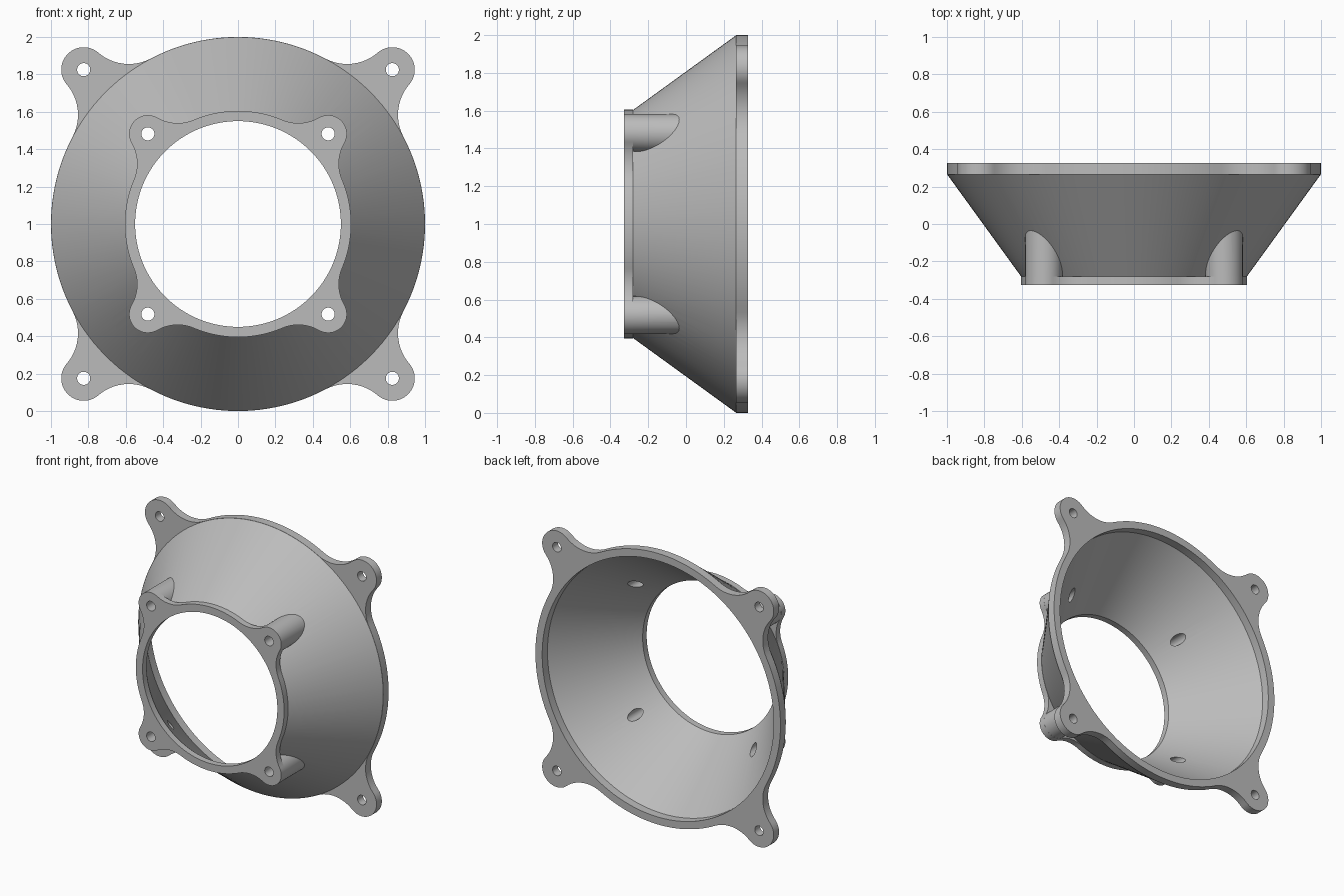
import bpy, bmesh, math
from math import cos, sin, pi, atan2, acos, radians
from mathutils import Matrix, Vector

if "Cube" in bpy.data.objects:
    bpy.data.objects.remove(bpy.data.objects["Cube"], do_unlink=True)

HALF = 0.327                  # half of the total depth
FRONT_BACK, FLANGE_FRONT = -0.28, 0.265
CENTRE = Vector((0, 0, 1))

grey = bpy.data.materials.new("plain grey")
grey.use_nodes = True
grey.diffuse_color = (0.5, 0.5, 0.5, 1)
grey.node_tree.nodes["Principled BSDF"].inputs["Base Color"].default_value = grey.diffuse_color


def finish(name, bm):
    bmesh.ops.remove_doubles(bm, verts=bm.verts[:], dist=1e-5)
    bmesh.ops.recalc_face_normals(bm, faces=bm.faces[:])
    mesh = bpy.data.meshes.new(name)
    bm.to_mesh(mesh)
    bm.free()
    mesh.materials.append(grey)
    obj = bpy.data.objects.new(name, mesh)
    bpy.context.collection.objects.link(obj)
    return obj


def lathe(name, profile, steps=128):
    """Solid of revolution about the y axis through CENTRE; profile is (radius, y)."""
    bm = bmesh.new()
    verts = [bm.verts.new((r, y, 1)) for r, y in profile]
    edges = [bm.edges.new(pair) for pair in zip(verts, verts[1:])]
    bmesh.ops.spin(bm, geom=verts + edges, cent=CENTRE, axis=(0, 1, 0),
                   angle=2 * pi, steps=steps, use_merge=True)
    return finish(name, bm)


def prism(name, outline, y0, y1):
    bm = bmesh.new()
    face = bm.faces.new([bm.verts.new((u, y0, 1 + v)) for u, v in outline])
    out = bmesh.ops.extrude_face_region(bm, geom=[face], use_keep_orig=True)
    moved = [g for g in out["geom"] if isinstance(g, bmesh.types.BMVert)]
    bmesh.ops.translate(bm, verts=moved, vec=(0, y1 - y0, 0))
    return finish(name, bm)


def arc(cx, cy, r, a0, a1, n):
    angles = [a0 + (a1 - a0) * i / n for i in range(n + 1)]
    return [(cx + r * cos(a), cy + r * sin(a)) for a in angles]


def lugged_ring(ring, lug, lug_at, fillet):
    """Round outline with four diagonal lugs blended by tangent fillets."""
    d, reach = lug_at * math.sqrt(2), ring + fillet
    a = acos((reach ** 2 + d ** 2 - (lug + fillet) ** 2) / (2 * reach * d))
    fx, fy = reach * cos(a), reach * sin(a)
    b = atan2(fy, fx - d)
    half = (arc(d, 0, lug, 0, b, 14)[:-1]
            + arc(fx, fy, fillet, b + pi, a + pi, 12)[:-1]
            + arc(0, 0, ring, a, pi / 4, 12))
    quarter = [(u, -v) for u, v in half[-2:0:-1]] + half
    points = []
    for k in range(4):
        t = pi / 4 + k * pi / 2
        points += [(u * cos(t) - v * sin(t), u * sin(t) + v * cos(t)) for u, v in quarter]
    return points


def four_rods(name, at, radius, y0, y1):
    """Four cylinders along y on the diagonals."""
    bm = bmesh.new()
    for sx in (-1, 1):
        for sz in (-1, 1):
            place = (Matrix.Translation((sx * at, (y0 + y1) / 2, 1 + sz * at))
                     @ Matrix.Rotation(pi / 2, 4, 'X'))
            bmesh.ops.create_cone(bm, cap_ends=True, segments=48, radius1=radius,
                                  radius2=radius, depth=y1 - y0, matrix=place)
    return finish(name, bm)


# Solid parts
body = lathe("fan_adapter_body", [(0, -0.3), (0.59, -0.3), (0.604, FRONT_BACK),
                                  (0.999, FLANGE_FRONT), (0.98, 0.3), (0, 0.3)])
back_flange = prism("back_flange", lugged_ring(1.0, 0.12, 0.825, 0.25), FLANGE_FRONT, HALF)
front_flange = prism("front_flange", lugged_ring(0.605, 0.1, 0.482, 0.22), -HALF, FRONT_BACK)
posts = four_rods("screw_posts", 0.482, 0.0995, -0.31, 0.0)

# Hollow cone and screw holes
cavity = lathe("cavity_cutter", [(0, -0.5), (0.55, -0.5), (0.55, FRONT_BACK),
                                 (0.945, FLANGE_FRONT), (0.945, 0.5), (0, 0.5)])
front_holes = four_rods("front_hole_cutter", 0.482, 0.035, -0.5, 0.08)
back_holes = four_rods("back_hole_cutter", 0.825, 0.035, 0.1, 0.5)

bpy.context.view_layer.objects.active = body
for other, operation in ((back_flange, 'UNION'), (front_flange, 'UNION'), (posts, 'UNION'),
                         (cavity, 'DIFFERENCE'), (front_holes, 'DIFFERENCE'),
                         (back_holes, 'DIFFERENCE')):
    mod = body.modifiers.new(other.name, 'BOOLEAN')
    mod.operation, mod.solver, mod.object = operation, 'EXACT', other
    bpy.ops.object.modifier_apply(modifier=mod.name)
    bpy.data.objects.remove(other, do_unlink=True)

# Smooth curved walls, crisp edges
bpy.ops.object.select_all(action='DESELECT')
body.select_set(True)
bpy.ops.object.shade_smooth_by_angle(angle=radians(25))
